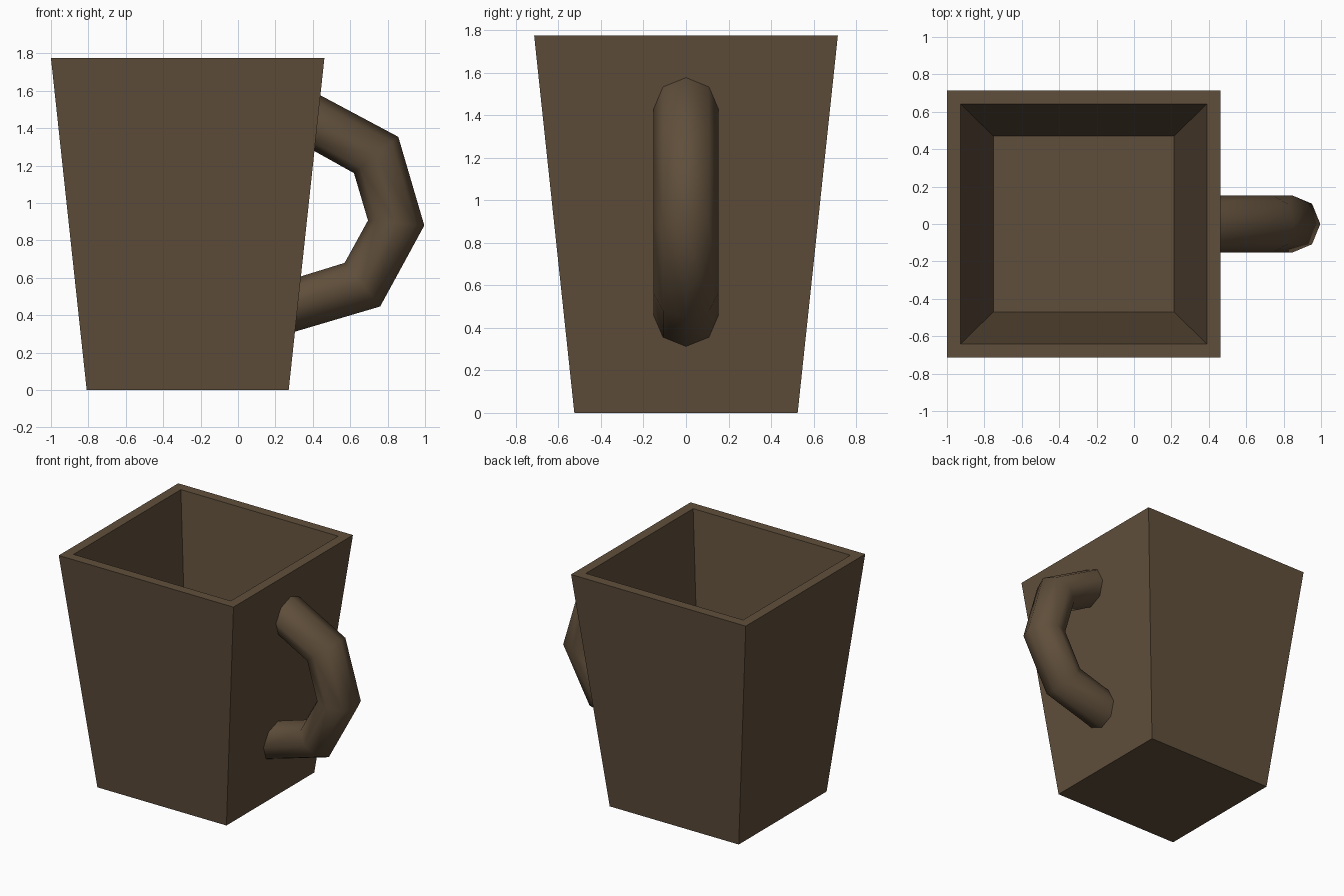
import bpy, bmesh, math
from mathutils import Vector

if "Cube" in bpy.data.objects:
    bpy.data.objects.remove(bpy.data.objects["Cube"])

brown = bpy.data.materials.new("dark brown")
brown.diffuse_color = (0.117, 0.078, 0.044, 1)
brown.use_nodes = True
brown.node_tree.nodes["Principled BSDF"].inputs["Base Color"].default_value = brown.diffuse_color


def finish(bm, name):
    bmesh.ops.recalc_face_normals(bm, faces=bm.faces)
    me = bpy.data.meshes.new(name)
    bm.to_mesh(me)
    bm.free()
    me.materials.append(brown)
    ob = bpy.data.objects.new(name, me)
    bpy.context.collection.objects.link(ob)
    return ob


def loft(bm, rings):
    for a, b in zip(rings, rings[1:]):
        n = len(a)
        for i in range(n):
            bm.faces.new((a[i], a[(i + 1) % n], b[(i + 1) % n], b[i]))


# Tapered square cup: outer wall, rim, inner wall, floor
CX = -0.269
bm = bmesh.new()
rings = []
for hx, hy, z in [(0.54, 0.525, 0), (0.731, 0.714, 1.775),
                  (0.658, 0.641, 1.775), (0.483, 0.47, 0.14)]:
    rings.append([bm.verts.new((CX + sx * hx, sy * hy, z))
                  for sx, sy in ((-1, -1), (1, -1), (1, 1), (-1, 1))])
loft(bm, rings)
bm.faces.new(rings[0])
bm.faces.new(rings[-1])
finish(bm, "cup_body")

# Eight-sided bent handle: each ring spans an outer and an inner (x, z) point
bm = bmesh.new()
rings = []
for outer, inner in [((0.437, 1.578), (0.405, 1.28)), ((0.857, 1.354), (0.62, 1.16)),
                     ((0.996, 0.88), (0.695, 0.907)), ((0.76, 0.447), (0.57, 0.68)),
                     ((0.303, 0.312), (0.333, 0.607))]:
    o, i = Vector((outer[0], 0, outer[1])), Vector((inner[0], 0, inner[1]))
    mid, half = (o + i) / 2, (o - i) / 2
    rings.append([bm.verts.new(mid + half * math.cos(k * math.pi / 4)
                               + Vector((0, 0.153 * math.sin(k * math.pi / 4), 0)))
                  for k in range(8)])
loft(bm, rings)
handle = finish(bm, "handle")
bpy.context.view_layer.objects.active = handle
handle.select_set(True)
bpy.ops.object.shade_smooth_by_angle(angle=math.radians(50))
